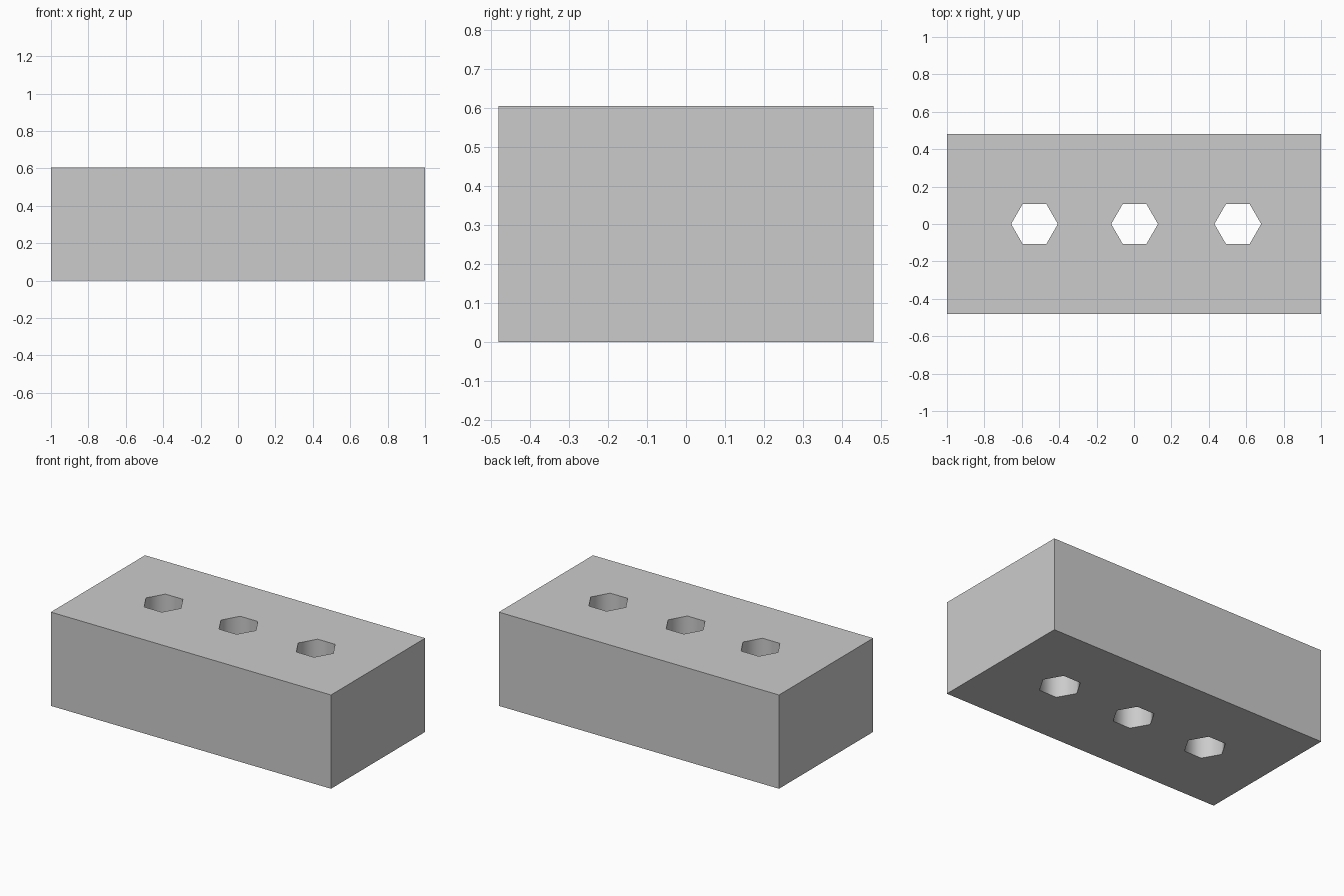
import bpy
import math

if "Cube" in bpy.data.objects:
    bpy.data.objects.remove(bpy.data.objects["Cube"])

LENGTH, DEPTH, HEIGHT = 2.0, 0.96, 0.605
HOLE_RADIUS = 0.125
HOLE_X = (-0.532, 0.003, 0.555)

# Solid block standing on the ground
bpy.ops.mesh.primitive_cube_add(size=1, location=(0, 0, HEIGHT / 2))
brick = bpy.context.object
brick.name = "brick"
brick.scale = (LENGTH, DEPTH, HEIGHT)
bpy.ops.object.transform_apply(location=True, rotation=False, scale=True)


def cut_hex_hole(x):
    """Cut a vertical six-sided hole, corners pointing along x."""
    bpy.ops.mesh.primitive_cylinder_add(
        vertices=6, radius=HOLE_RADIUS, depth=HEIGHT * 2,
        location=(x, 0, HEIGHT / 2), rotation=(0, 0, math.radians(30)))
    cutter = bpy.context.object
    cutter.name = "hole_cutter"
    cutter.hide_render = True
    mod = brick.modifiers.new("hole", 'BOOLEAN')
    mod.operation = 'DIFFERENCE'
    mod.solver = 'EXACT'
    mod.object = cutter
    bpy.context.view_layer.objects.active = brick
    bpy.ops.object.modifier_apply(modifier=mod.name)
    bpy.data.objects.remove(cutter, do_unlink=True)


# Row of three through holes
for x in HOLE_X:
    cut_hex_hole(x)

# Hole walls blend smoothly, block and rim edges stay sharp
bpy.ops.object.select_all(action='DESELECT')
brick.select_set(True)
bpy.context.view_layer.objects.active = brick
bpy.ops.object.shade_smooth_by_angle(angle=math.radians(65))
